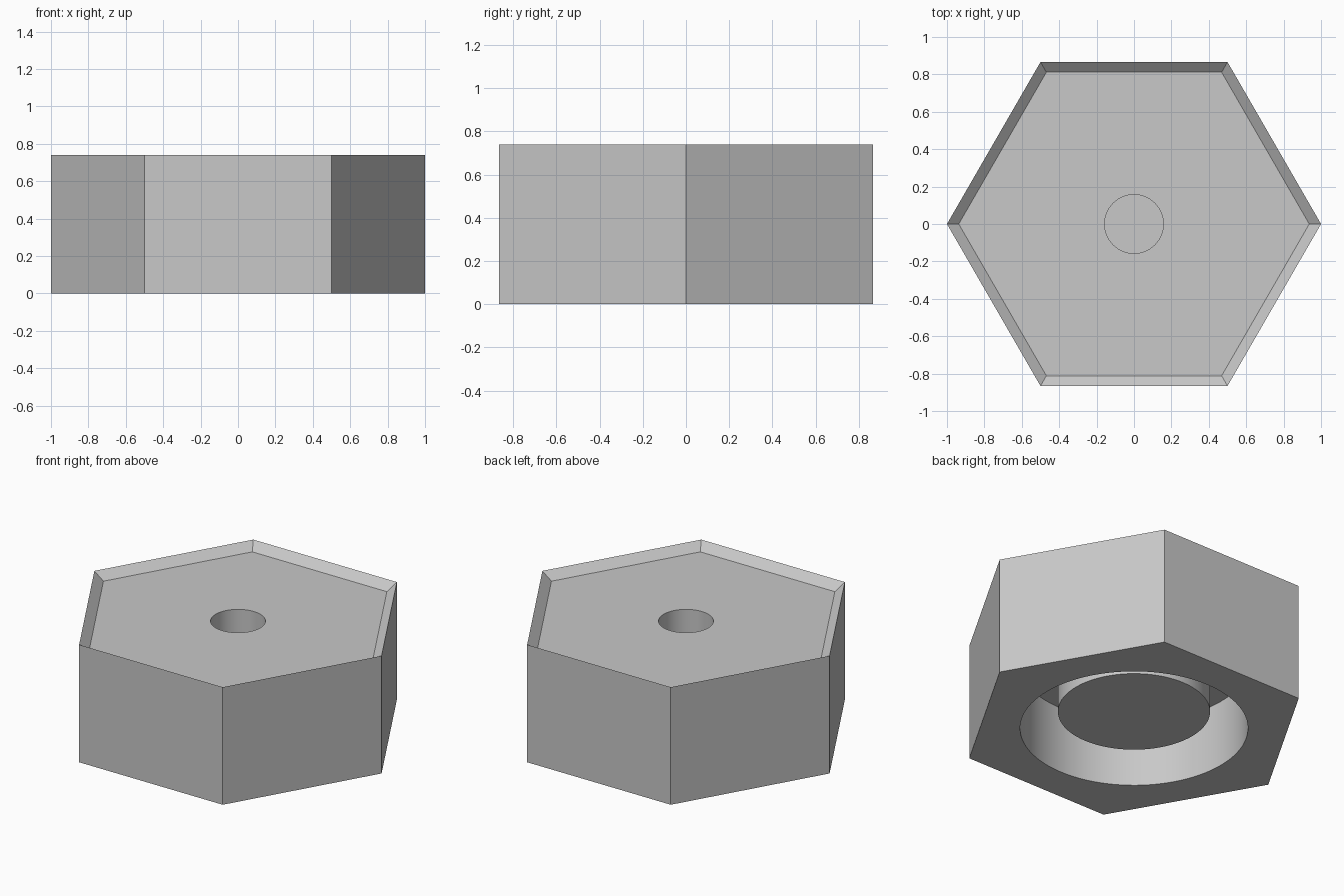
import bpy, bmesh
from math import cos, sin, pi, radians

if "Cube" in bpy.data.objects:
    bpy.data.objects.remove(bpy.data.objects["Cube"], do_unlink=True)

HEIGHT, PLATE_Z = 0.74, 0.692   # rim height, sunken top plate

grey = bpy.data.materials.new("light grey")
grey.use_nodes = True
grey.diffuse_color = (0.58, 0.58, 0.58, 1)
grey.node_tree.nodes["Principled BSDF"].inputs["Base Color"].default_value = (0.58, 0.58, 0.58, 1)


def turned_solid(name, rings, sides):
    """Closed solid from (radius, z) rings, capped at both ends."""
    bm = bmesh.new()
    loops = [[bm.verts.new((r * cos(2 * pi * i / sides), r * sin(2 * pi * i / sides), z))
              for i in range(sides)] for r, z in rings]
    for low, high in zip(loops, loops[1:]):
        for i in range(sides):
            j = (i + 1) % sides
            bm.faces.new((low[i], low[j], high[j], high[i]))
    bm.faces.new(loops[0][::-1])
    bm.faces.new(loops[-1])
    bmesh.ops.recalc_face_normals(bm, faces=bm.faces)
    mesh = bpy.data.meshes.new(name)
    bm.to_mesh(mesh)
    bm.free()
    mesh.materials.append(grey)
    obj = bpy.data.objects.new(name, mesh)
    bpy.context.collection.objects.link(obj)
    return obj


# Hexagonal body with a sharp rim sloping in to the top plate
body = turned_solid("hex_body", [(1, 0), (1, HEIGHT), (0.937, PLATE_Z)], 6)

# Underside pocket that leaves a recessed round boss in the middle
pocket = turned_solid("pocket_cutter",
                      [(0.65, -0.1), (0.65, 0.42), (0.434, 0.42), (0.434, 0.11)], 96)

# Blind hole in the top plate
hole = turned_solid("hole_cutter", [(0.157, 0.4), (0.157, 0.9)], 64)

for cutter in (pocket, hole):
    cut = body.modifiers.new(cutter.name, 'BOOLEAN')
    cut.operation = 'DIFFERENCE'
    cut.solver = 'EXACT'
    cut.object = cutter

# Bake the cuts and drop the cutters
bpy.context.view_layer.update()
baked = bpy.data.meshes.new_from_object(body.evaluated_get(bpy.context.evaluated_depsgraph_get()))
body.modifiers.clear()
body.data = baked
for cutter in (pocket, hole):
    bpy.data.objects.remove(cutter, do_unlink=True)

# Smooth round walls, crisp edges
for obj in bpy.context.selected_objects:
    obj.select_set(False)
body.select_set(True)
bpy.context.view_layer.objects.active = body
bpy.ops.object.shade_smooth_by_angle(angle=radians(30))
